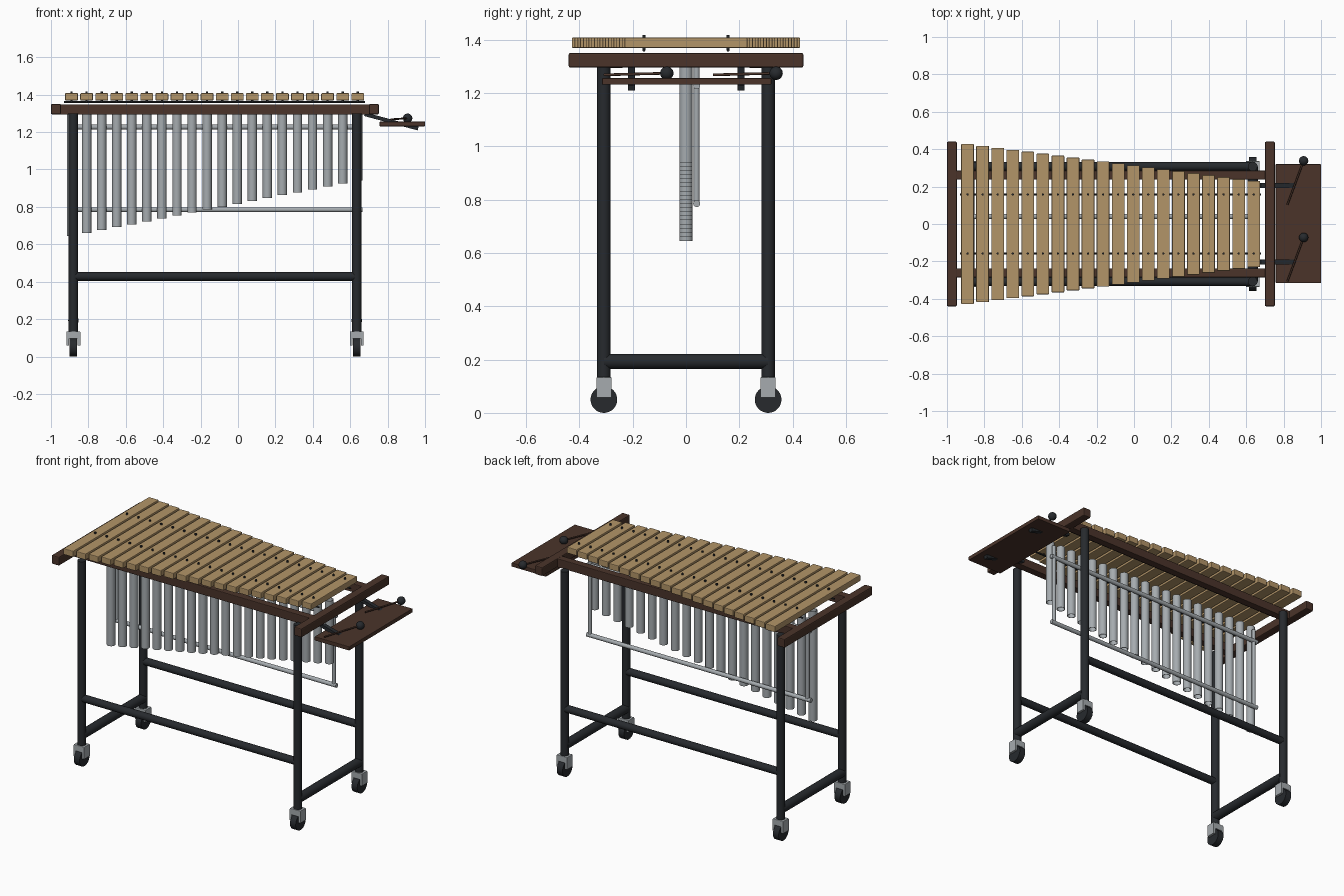
import bpy, bmesh
from math import radians
from mathutils import Vector, Matrix

if "Cube" in bpy.data.objects:
    bpy.data.objects.remove(bpy.data.objects["Cube"])


def mat(name, rgb):
    m = bpy.data.materials.new(name)
    m.diffuse_color = (*rgb, 1)
    m.use_nodes = True
    m.node_tree.nodes["Principled BSDF"].inputs["Base Color"].default_value = m.diffuse_color
    return m


TAN = mat("light_wood", (0.45, 0.30, 0.14))
BROWN = mat("dark_wood", (0.069, 0.034, 0.023))
BLACK = mat("black_metal", (0.02, 0.023, 0.027))
STEEL = mat("steel", (0.38, 0.41, 0.43))


def finish(name, bm, material, smooth=False):
    me = bpy.data.meshes.new(name)
    bmesh.ops.recalc_face_normals(bm, faces=bm.faces)
    bm.to_mesh(me)
    bm.free()
    ob = bpy.data.objects.new(name, me)
    bpy.context.collection.objects.link(ob)
    me.materials.append(material)
    if smooth:
        bpy.ops.object.select_all(action='DESELECT')
        bpy.context.view_layer.objects.active = ob
        ob.select_set(True)
        bpy.ops.object.shade_smooth_by_angle(angle=radians(35))
    return ob


def box(name, lo, hi, material, bevel=0.0, matrix=None):
    lo, hi = Vector(lo), Vector(hi)
    bm = bmesh.new()
    bmesh.ops.create_cube(bm, size=1)
    bmesh.ops.scale(bm, vec=hi - lo, verts=bm.verts)
    bmesh.ops.translate(bm, vec=(lo + hi) / 2, verts=bm.verts)
    if bevel:
        bmesh.ops.bevel(bm, geom=bm.edges[:], offset=bevel, segments=2,
                        profile=0.5, affect='EDGES')
    if matrix:
        bm.transform(matrix)
    return finish(name, bm, material)


def rod(name, a, b, r, material, sides=24):
    a, b = Vector(a), Vector(b)
    bm = bmesh.new()
    bmesh.ops.create_cone(bm, cap_ends=True, segments=sides, radius1=r,
                          radius2=r, depth=(b - a).length)
    turn = (b - a).to_track_quat('Z', 'Y').to_matrix().to_4x4()
    bm.transform(Matrix.Translation((a + b) / 2) @ turn)
    return finish(name, bm, material, True)


def tube(name, x, y, z0, z1, r, wall, material, n=24):
    # open-ended pipe: a four-point profile spun round its axis
    bm = bmesh.new()
    pts = [(r, z0), (r, z1), (r - wall, z1), (r - wall, z0)]
    vs = [bm.verts.new((x + p, y, z)) for p, z in pts]
    es = [bm.edges.new((vs[i], vs[(i + 1) % 4])) for i in range(4)]
    bmesh.ops.spin(bm, geom=vs + es, cent=(x, y, 0), axis=(0, 0, 1),
                   angle=radians(360), steps=n)
    bmesh.ops.remove_doubles(bm, verts=bm.verts, dist=1e-5)
    return finish(name, bm, material, True)


# Tone bars, cord pins and resonator tubes
N = 20
for i in range(N):
    t = i / (N - 1)
    x = -0.89 + 1.53 * t
    h = 0.428 - 0.198 * t
    box(f"tone_bar_{i}", (x - 0.034, -h, 1.369), (x + 0.034, h, 1.408), TAN, 0.004)
    for s in (-1, 1):
        rod(f"bar_pin_{i}", (x, s * 0.158, 1.36), (x, s * 0.158, 1.418), 0.006, BLACK, 12)
    tube(f"resonator_{i}", x, 0, 0.645 + 0.295 * t, 1.34, 0.025, 0.003, STEEL)

# Frame beams, rails and cords
box("left_end_beam", (-1, -0.44, 1.295), (-0.947, 0.44, 1.35), BROWN, 0.006)
box("right_end_beam", (0.70, -0.44, 1.295), (0.753, 0.44, 1.35), BROWN, 0.006)
for s, side in ((-1, "front"), (1, "back")):
    y0, y1 = sorted((s * 0.238, s * 0.285))
    box(f"{side}_rail", (-0.955, y0, 1.293), (0.71, y1, 1.348), BROWN, 0.004)
    rod(f"{side}_cord", (-0.93, s * 0.158, 1.36), (0.68, s * 0.158, 1.36), 0.005, BLACK, 10)
    rod(f"{side}_long_brace", (-0.88, s * 0.308, 0.428), (0.635, s * 0.308, 0.428), 0.023, BLACK)

# Legs, end braces and casters
for x, end in ((-0.88, "left"), (0.635, "right")):
    rod(f"{end}_end_brace", (x, -0.308, 0.193), (x, 0.308, 0.193), 0.028, BLACK)
    for s, side in ((-1, "front"), (1, "back")):
        y = s * 0.308
        tag = f"{side}_{end}"
        rod(f"{tag}_leg", (x, y, 0.12), (x, y, 1.30), 0.025, BLACK)
        rod(f"{tag}_wheel", (x - 0.02, y, 0.05), (x + 0.02, y, 0.05), 0.05, BLACK, 32)
        box(f"{tag}_fork_top", (x - 0.037, y - 0.028, 0.095), (x + 0.037, y + 0.028, 0.134), STEEL, 0.003)
        for k in (-1, 1):
            c = x + k * 0.03
            box(f"{tag}_fork_plate", (c - 0.007, y - 0.028, 0.058), (c + 0.007, y + 0.028, 0.13), STEEL)

# Resonator support rack
for z in (0.785, 1.227):
    rod("rack_rod", (-0.905, 0.04, z), (0.665, 0.04, z), 0.013, STEEL)
for x in (-0.88, 0.645):
    rod("rack_post", (x, 0.04, 0.785), (x, 0.04, 1.30), 0.011, STEEL)

# Mallet tray on two sloping brackets
box("mallet_tray", (0.757, -0.315, 1.231), (1.0, 0.32, 1.256), BROWN, 0.003)
for y in (-0.204, 0.206):
    tilt = Matrix.Translation((0.82, y, 1.257)) @ Matrix.Rotation(radians(15), 4, 'Y')
    box("tray_bracket", (-0.148, -0.013, -0.01), (0.148, 0.013, 0.01), BLACK, 0, tilt)

# Mallets
for y in (-0.072, 0.338):
    rod("mallet_stick", (0.82, y - 0.235, 1.268), (0.907, y, 1.274), 0.005, BROWN, 12)
    bm = bmesh.new()
    bmesh.ops.create_uvsphere(bm, u_segments=24, v_segments=14, radius=0.025)
    bm.transform(Matrix.Translation((0.907, y, 1.274)))
    finish("mallet_head", bm, BLACK, True)
